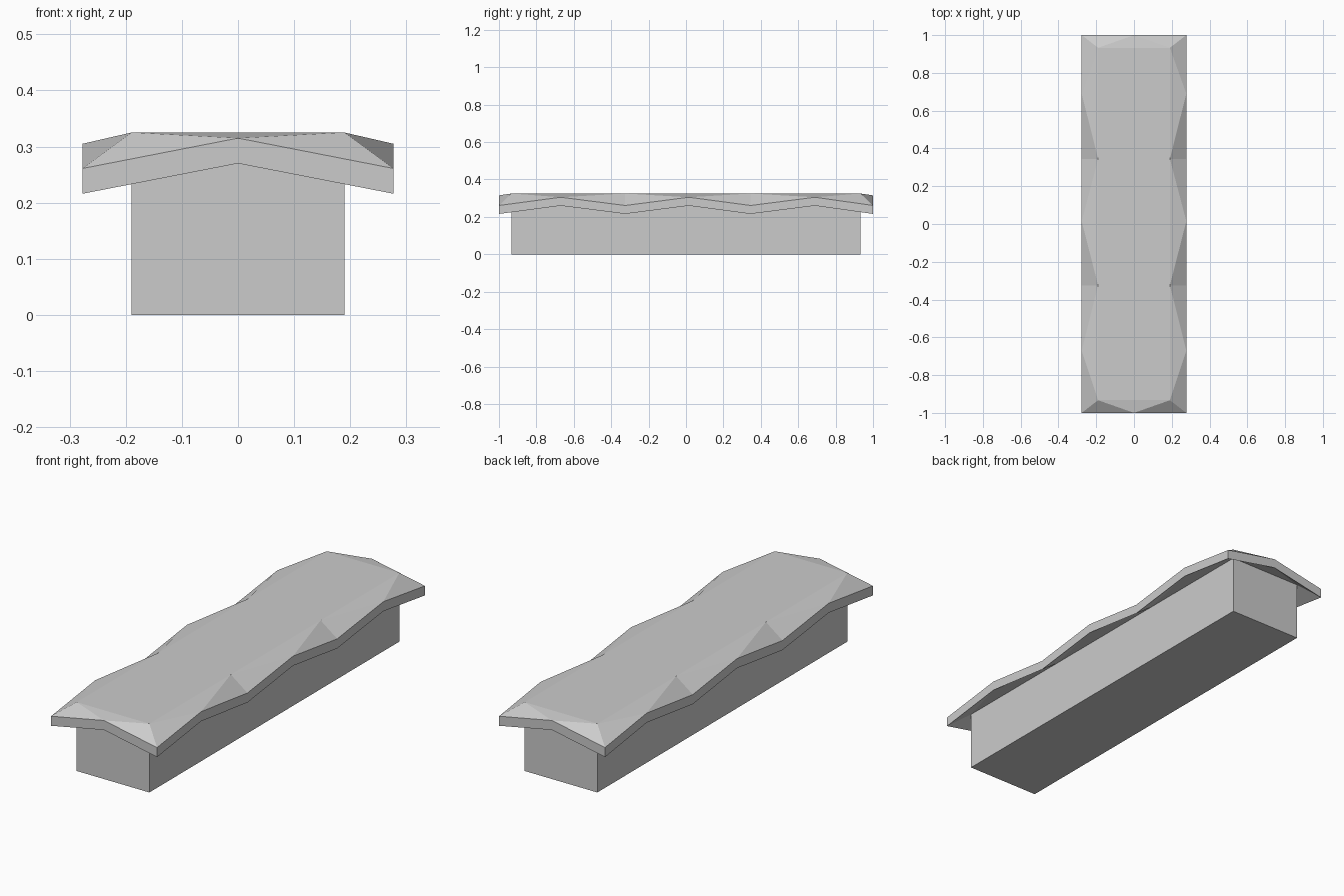
import bpy, bmesh

if "Cube" in bpy.data.objects:
    bpy.data.objects.remove(bpy.data.objects["Cube"])

HX, HY = 0.277, 1.0        # outer rim half sizes
IX, IY = 0.19, 0.933       # flat top / base half sizes
TOP, THICK = 0.325, 0.045


def make_object(name, bm):
    bmesh.ops.recalc_face_normals(bm, faces=bm.faces)
    mesh = bpy.data.meshes.new(name)
    bm.to_mesh(mesh)
    bm.free()
    obj = bpy.data.objects.new(name, mesh)
    bpy.context.collection.objects.link(obj)
    return obj


# Base block, reaching slightly into the cover
bm = bmesh.new()
bmesh.ops.create_cube(bm, size=1)
for v in bm.verts:
    v.co = (v.co.x * 2 * IX, v.co.y * 2 * IY, (v.co.z + 0.5) * 0.3)
make_object("base_block", bm)

# Rim zigzag: alternating valleys and peaks on the long sides, one peak per end
side_y = [-HY, -0.67, -0.325, 0.015, 0.345, 0.69, HY]
side = [(HX, y, 0.305 if i % 2 else 0.261) for i, y in enumerate(side_y)]
rim = side + [(0, HY, 0.315)]
rim += [(-x, y, z) for x, y, z in reversed(side)] + [(0, -HY, 0.315)]


def clamp(value, limit):
    return max(-limit, min(limit, value))


# Wavy cover: sloped bands around a flat top, same shape underneath
bm = bmesh.new()
n = len(rim)
layers = []
for drop in (0, THICK):
    outer = [bm.verts.new((x, y, z - drop)) for x, y, z in rim]
    inner = [bm.verts.new((clamp(x, IX), clamp(y, IY), TOP - drop)) for x, y, z in rim]
    for i in range(n):
        j = (i + 1) % n
        # split each band quad from the flat corner or valley to the peak
        if rim[j][2] > rim[i][2]:
            bm.faces.new((outer[i], outer[j], inner[i]))
            bm.faces.new((outer[j], inner[j], inner[i]))
        else:
            bm.faces.new((outer[i], outer[j], inner[j]))
            bm.faces.new((outer[i], inner[j], inner[i]))
    bm.faces.new(inner)
    layers.append(outer)

# Vertical rim edge
upper, lower = layers
for i in range(n):
    j = (i + 1) % n
    bm.faces.new((upper[i], upper[j], lower[j], lower[i]))
make_object("wavy_cover", bm)
